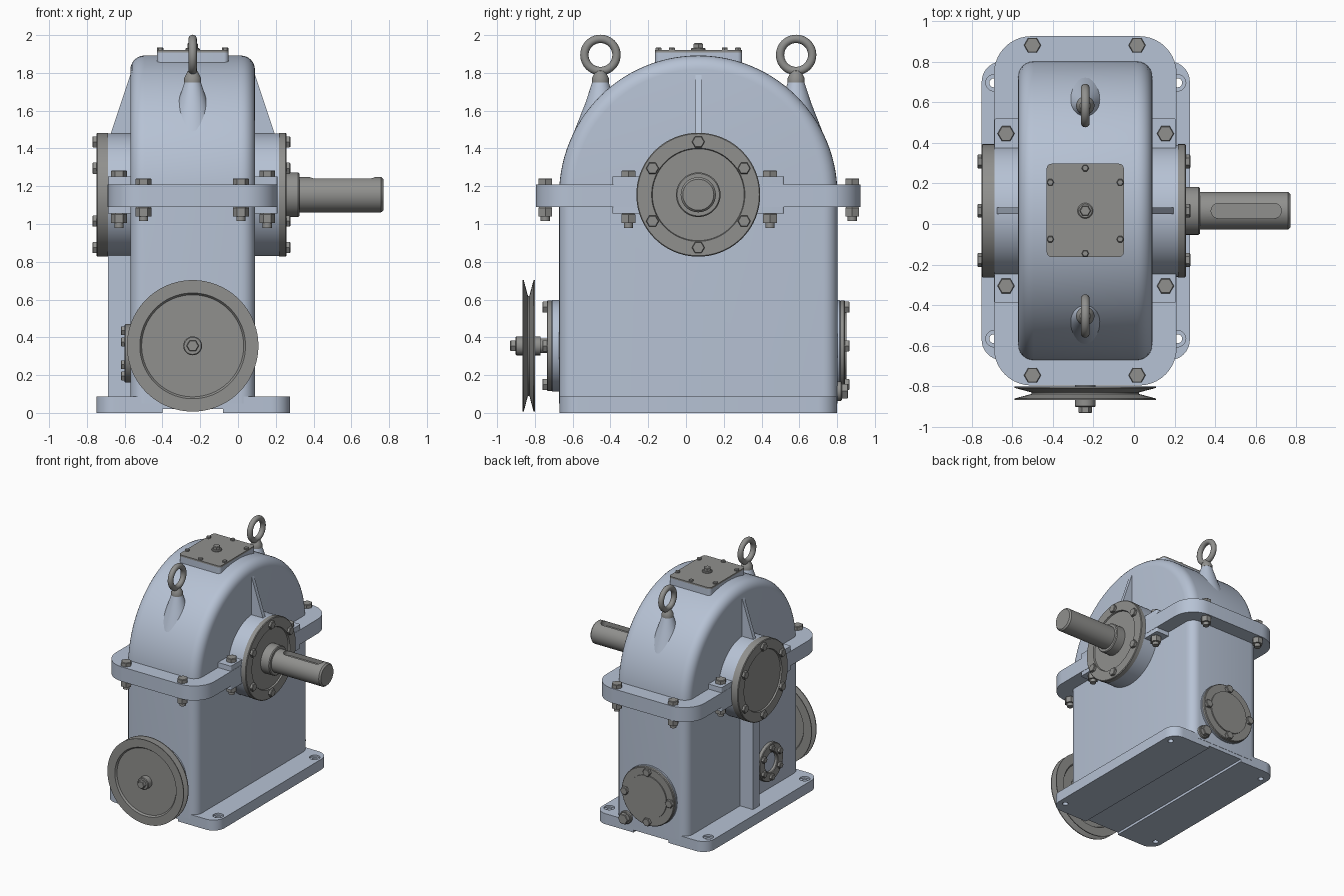
import bpy, bmesh
from math import sin, cos, pi, radians, sqrt
from mathutils import Vector

if "Cube" in bpy.data.objects:
    bpy.data.objects.remove(bpy.data.objects["Cube"])

CX, CY, SZ, PZ = -0.24, 0.065, 1.155, 0.355   # body centre, output axis height, input axis height

def material(name, rgb):
    m = bpy.data.materials.new(name)
    m.diffuse_color = (*rgb, 1)
    m.use_nodes = True
    m.node_tree.nodes["Principled BSDF"].inputs["Base Color"].default_value = m.diffuse_color
    return m

PAINT = material("blue_grey_paint", (0.47, 0.54, 0.66))
STEEL = material("steel", (0.28, 0.28, 0.27))

def finish(name, bm, mat):
    bmesh.ops.recalc_face_normals(bm, faces=bm.faces)
    me = bpy.data.meshes.new(name)
    bm.to_mesh(me)
    bm.free()
    me.materials.append(mat)
    ob = bpy.data.objects.new(name, me)
    bpy.context.collection.objects.link(ob)
    return ob

def lathe(name, profile, origin, axis, mat=STEEL, n=64, closed=False):
    """Turn (radius, height) points round an axis through origin."""
    bm = bmesh.new()
    q = Vector(axis).to_track_quat('Z', 'Y')
    rings = []
    for i in range(n):
        a = 2 * pi * i / n
        rings.append([bm.verts.new(q @ Vector((r * cos(a), r * sin(a), h)) + Vector(origin))
                      for r, h in profile])
    k = len(profile)
    for i in range(n):
        a, b = rings[i], rings[(i + 1) % n]
        for j in range(k if closed else k - 1):
            bm.faces.new((a[j], b[j], b[(j + 1) % k], a[(j + 1) % k]))
    bmesh.ops.remove_doubles(bm, verts=bm.verts, dist=1e-5)
    return finish(name, bm, mat)

def rod(name, origin, axis, r, h0, h1, mat=STEEL, n=64, c=0.005):
    return lathe(name, [(0, h0), (r, h0), (r, h1 - c), (r - c, h1), (0, h1)], origin, axis, mat, n)

def prism(name, pts, lo, hi, plane='xy', mat=PAINT, bevel=0):
    """Extrude a flat outline; bevel optionally rounds the rims above the ground edges."""
    bm = bmesh.new()
    put = {'xy': lambda u, v, w: (u, v, w), 'yz': lambda u, v, w: (w, u, v),
           'xz': lambda u, v, w: (u, w, v)}[plane]
    a = [bm.verts.new(put(u, v, lo)) for u, v in pts]
    b = [bm.verts.new(put(u, v, hi)) for u, v in pts]
    bm.faces.new(a)
    bm.faces.new(b)
    for i in range(len(pts)):
        j = (i + 1) % len(pts)
        bm.faces.new((a[i], a[j], b[j], b[i]))
    if bevel:
        zmin = min(v.co.z for v in bm.verts)
        rim = [e for e in bm.edges if abs(e.verts[0].co.x - e.verts[1].co.x) < 1e-5
               and max(v.co.z for v in e.verts) > zmin + 1e-4]
        bmesh.ops.recalc_face_normals(bm, faces=bm.faces)
        bmesh.ops.bevel(bm, geom=rim, offset=bevel, segments=6, profile=0.5, affect='EDGES')
    return finish(name, bm, mat)

def rounded(x0, x1, y0, y1, r, n=10):
    pts = []
    for k, (x, y) in enumerate([(x1 - r, y1 - r), (x0 + r, y1 - r), (x0 + r, y0 + r), (x1 - r, y0 + r)]):
        pts += [(x + r * cos(pi / 2 * (k + i / n)), y + r * sin(pi / 2 * (k + i / n))) for i in range(n + 1)]
    return pts

def rect(x0, x1, y0, y1):
    return [(x0, y0), (x1, y0), (x1, y1), (x0, y1)]

def cut(ob, cutter):
    cutter.hide_render = True
    m = ob.modifiers.new("cut", 'BOOLEAN')
    m.operation, m.object, m.solver = 'DIFFERENCE', cutter, 'EXACT'
    bpy.context.view_layer.objects.active = ob
    bpy.ops.object.modifier_apply(modifier=m.name)
    bpy.data.objects.remove(cutter)

def hex_head(name, origin, axis, r, h0, h1):
    return rod(name, origin, axis, r, h0, h1, n=6, c=0.004)

def bolt_circle(name, centre, axis, radius, count, start, r, h0, h1):
    for i in range(count):
        a = start + 2 * pi * i / count
        u, w = radius * cos(a), radius * sin(a)
        off = Vector((0, u, w)) if axis[0] else Vector((u, 0, w))
        hex_head(name, Vector(centre) + off, axis, r, h0, h1)

# Housing with domed hood, rounded rims
R = 0.737
arc = [(CY + R * cos(pi * i / 56), SZ + R * sin(pi * i / 56)) for i in range(57)]
prism("housing", [(CY - R, 0.05), (CY + R, 0.05)] + arc, -0.57, 0.09, 'yz', bevel=0.075)

# Base plate with a foot channel and counterbored mounting holes
base = prism("base_plate", rounded(-0.75, 0.275, -0.67, 0.80, 0.10), 0, 0.087)
cut(base, prism("channel_cutter", rect(-0.4, -0.08, -1, 1), -0.1, 0.02))
for x in (-0.69, 0.215):
    for y in (-0.565, 0.695):
        cut(base, rod("hole_cutter", (x, y, 0), (0, 0, 1), 0.022, -0.1, 0.2, n=24))
        cut(base, rod("counterbore_cutter", (x, y, 0), (0, 0, 1), 0.04, 0.072, 0.2, n=32))

# Split-line flange, bearing clamp pads and their bolts
prism("split_flange", rounded(-0.69, 0.21, -0.795, 0.925, 0.185), 1.09, 1.21)
prism("clamp_pads", rounded(-0.688, 0.208, -0.39, 0.52, 0.012, 4), 1.055, 1.252)

def through_bolt(x, y, z0, z1):
    up = (0, 0, 1)
    hex_head("bolt_head", (x, y, 0), up, 0.042, z1, z1 + 0.032)
    hex_head("bolt_nut", (x, y, 0), up, 0.042, z0 - 0.05, z0)
    rod("bolt_shank", (x, y, 0), up, 0.024, z0 - 0.075, z0, n=20)

for x in (-0.5, 0.015):
    for y in (-0.745, 0.88):
        through_bolt(x, y, 1.09, 1.21)
for x in (-0.63, 0.155):
    for y in (-0.305, 0.445):
        through_bolt(x, y, 1.055, 1.252)

# Output bearing housings and recessed covers on both sides
axis_o = (0, CY, SZ)
rod("bearing_housing", axis_o, (1, 0, 0), 0.325, -0.708, 0.236, PAINT, 80, 0)
for d, h in ((1, 0.236), (-1, 0.708)):
    t = 0.02 if d > 0 else 0.042
    lathe("bearing_cover", [(0, h - 0.02), (0.328, h - 0.02), (0.328, h + t - 0.005), (0.323, h + t),
                            (0.247, h + t), (0.243, h + t - 0.012), (0, h + t - 0.012)],
          axis_o, (d, 0, 0), n=80)
    bolt_circle("cover_bolt", axis_o, (d, 0, 0), 0.28, 6, pi / 2, 0.034, h + t - 0.01, h + t + 0.021)

# Output shaft with keyway
shaft = lathe("output_shaft", [(0, 0.2), (0.118, 0.2), (0.118, 0.318), (0.112, 0.325), (0.093, 0.325),
                               (0.093, 0.758), (0.082, 0.77), (0, 0.77)], axis_o, (1, 0, 0))
cut(shaft, prism("keyway_cutter", rounded(0.38, 0.725, CY - 0.037, CY + 0.037, 0.0365), SZ + 0.05, 1.4))

# Hood ribs above the bearings, support rib below the left one
for s in (1, -1):
    prism("hood_rib", [(CX + s * u, z) for u, z in [(0.28, 1.4), (0.46, 1.4), (0.435, 1.475), (0.33, 1.79), (0.28, 1.79)]],
          CY - 0.016, CY + 0.016, 'xz')
prism("support_rib", rect(-0.688, -0.54, CY - 0.042, CY + 0.042), 0.05, 0.95)

# Input side: front and back covers
axis_i = (CX, 0, PZ)
for d, h in ((-1, 0.725), (1, 0.83)):
    rod("input_boss", axis_i, (0, d, 0), 0.242, 0.6, h - 0.012, PAINT)
    rod("input_cover", axis_i, (0, d, 0), 0.24, h - 0.012, h + 0.012)
    bolt_circle("input_cover_bolt", axis_i, (0, d, 0), 0.205, 4, 0, 0.034, h, h + 0.036)
lathe("back_cover_step", [(0, 0.8), (0.18, 0.8), (0.175, 0.85), (0, 0.85)], axis_i, (0, 1, 0))
hex_head("drain_plug", (-0.02, 0, 0.115), (0, 1, 0), 0.045, 0.82, 0.858)
rod("drain_collar", (-0.02, 0, 0.115), (0, 1, 0), 0.052, 0.78, 0.825, n=32)

# Grooved pulley, its hub and end bolt
lathe("pulley", [(0, 0.815), (0.265, 0.815), (0.275, 0.80), (0.348, 0.80), (0.348, 0.807), (0.265, 0.829),
                 (0.265, 0.837), (0.348, 0.859), (0.348, 0.866), (0.28, 0.866), (0.27, 0.852), (0, 0.852)],
      axis_i, (0, -1, 0), n=96)
rod("pulley_hub", axis_i, (0, -1, 0), 0.05, 0.77, 0.902, n=40)
rod("input_shaft", axis_i, (0, -1, 0), 0.038, 0.7, 0.8, n=32)
hex_head("pulley_bolt", axis_i, (0, -1, 0), 0.033, 0.9, 0.931)

# Oil sight glass on the left side
sight = (0, -0.26, 0.315)
lathe("sight_glass_ring", [(0.08, 0.55), (0.155, 0.55), (0.155, 0.595), (0.15, 0.6), (0.085, 0.6), (0.08, 0.595)],
      sight, (-1, 0, 0), closed=True)
rod("sight_glass", sight, (-1, 0, 0), 0.082, 0.55, 0.577, PAINT)
bolt_circle("sight_glass_bolt", sight, (-1, 0, 0), 0.12, 6, pi / 2, 0.027, 0.595, 0.62)

# Inspection cover with screws and a vent plug
outline = rounded(CX - 0.19, CX + 0.19, -0.163, 0.297, 0.025, 5)
prism("inspection_pad", outline, 1.8, 1.908)
prism("inspection_cover", outline, 1.908, 1.921, mat=STEEL)
for x, y in [(s * 0.172, t * 0.14) for s in (1, -1) for t in (1, -1)] + [(0, 0.21), (0, -0.21)]:
    hex_head("cover_screw", (CX + x, CY + y, 0), (0, 0, 1), 0.018, 1.915, 1.935)
rod("vent_collar", (CX, CY, 0), (0, 0, 1), 0.038, 1.915, 1.932, n=32)
hex_head("vent_plug", (CX, CY, 0), (0, 0, 1), 0.028, 1.93, 1.957)

# Lifting eyes on conical bosses
for s in (1, -1):
    at = (CX, CY + s * 0.518, 0)
    lathe("lifting_boss", [(0, 1.45), (0.15, 1.45), (0.135, 1.5), (0.08, 1.64), (0.042, 1.755), (0, 1.755)],
          at, (0, 0, 1), PAINT, 48)
    lathe("lifting_eye_neck", [(0, 1.75), (0.045, 1.75), (0.045, 1.772), (0.036, 1.79), (0.026, 1.81), (0, 1.82)],
          at, (0, 0, 1), n=40)
    ring = [(0.085 + 0.022 * cos(a), 0.022 * sin(a)) for a in [2 * pi * i / 16 for i in range(16)]]
    lathe("lifting_eye", ring, (at[0], at[1], 1.895), (1, 0, 0), n=48, closed=True)

# Smooth shading with sharp edges kept
bpy.ops.object.select_all(action='SELECT')
bpy.ops.object.shade_smooth_by_angle(angle=radians(35))
